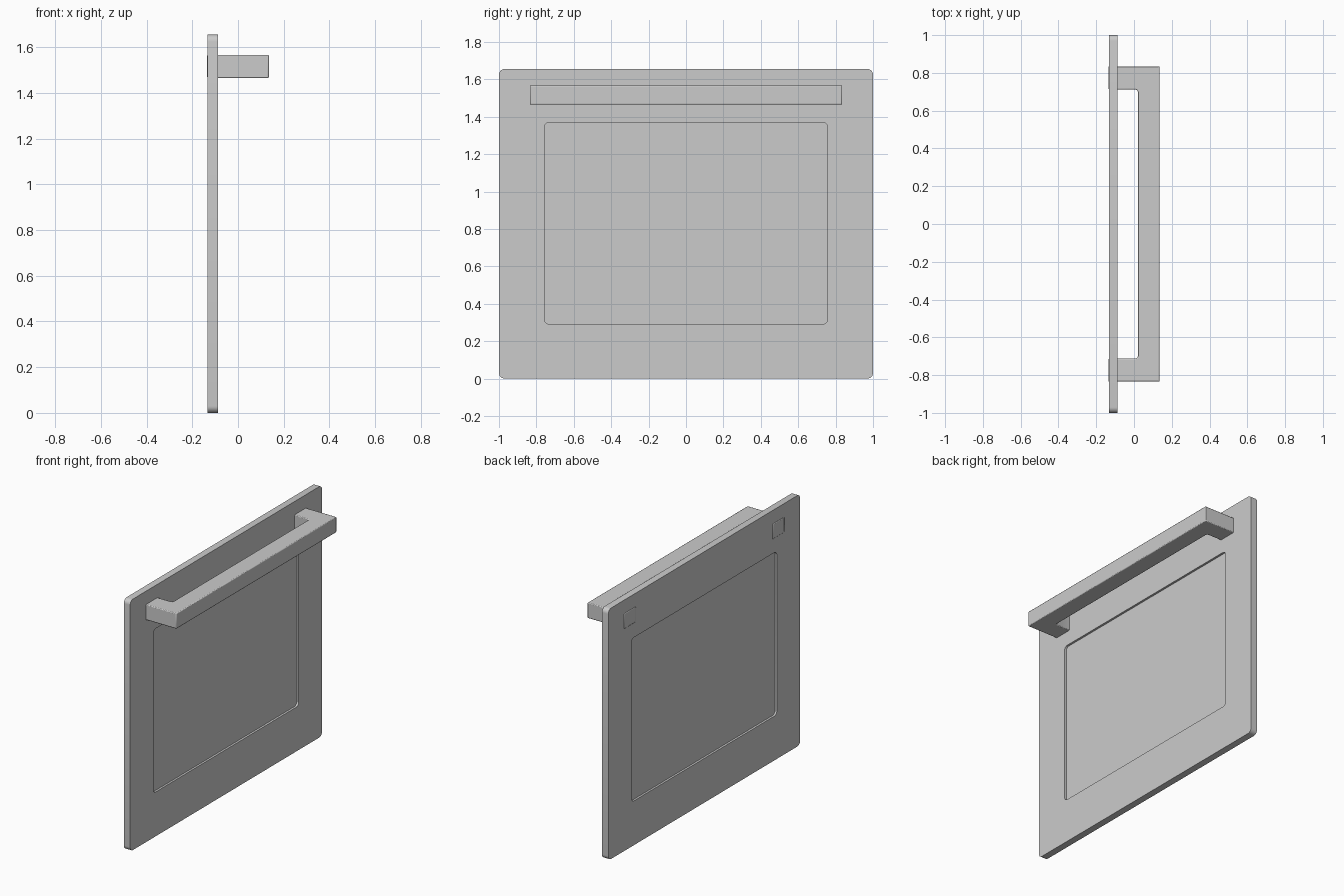
import bpy, bmesh
from math import sin, cos, pi

if "Cube" in bpy.data.objects:
    bpy.data.objects.remove(bpy.data.objects["Cube"])

PANEL_BACK, PANEL_FRONT = -0.133, -0.087
RECESS = 0.014


def rounded_rect(half_w, z0, z1, r, seg=6):
    """Outline in the YZ plane, counter-clockwise seen from +x."""
    pts = []
    corners = [(half_w - r, z1 - r), (-half_w + r, z1 - r),
               (-half_w + r, z0 + r), (half_w - r, z0 + r)]
    for i, (cy, cz) in enumerate(corners):
        for k in range(seg + 1):
            a = (i + k / seg) * pi / 2
            pts.append((cy + r * cos(a), cz + r * sin(a)))
    return pts


def finish(name, bm):
    bmesh.ops.recalc_face_normals(bm, faces=bm.faces)
    me = bpy.data.meshes.new(name)
    bm.to_mesh(me)
    bm.free()
    ob = bpy.data.objects.new(name, me)
    bpy.context.collection.objects.link(ob)
    return ob


def smooth(ob):
    bpy.ops.object.select_all(action='DESELECT')
    ob.select_set(True)
    bpy.context.view_layer.objects.active = ob
    bpy.ops.object.shade_smooth_by_angle(angle=0.6)


def ring(bm, x, outline):
    return [bm.verts.new((x, y, z)) for y, z in outline]


def bridge(bm, a, b):
    n = len(a)
    for i in range(n):
        j = (i + 1) % n
        bm.faces.new((a[i], a[j], b[j], b[i]))


# Door frame around the window, with the recessed pane closing the opening
outer = rounded_rect(1.0, 0.0, 1.655, 0.03)
inner = rounded_rect(0.757, 0.292, 1.37, 0.025)
bm = bmesh.new()
rings = [ring(bm, PANEL_BACK + RECESS, inner), ring(bm, PANEL_BACK, inner),
         ring(bm, PANEL_BACK, outer), ring(bm, PANEL_FRONT, outer),
         ring(bm, PANEL_FRONT, inner), ring(bm, PANEL_FRONT - RECESS, inner)]
for a, b in zip(rings, rings[1:]):
    bridge(bm, a, b)
bm.faces.new(rings[0])
bm.faces.new(rings[-1])
smooth(finish("door_panel", bm))

# U-shaped handle whose feet pass through the panel
c = 0.012
half = [(-0.135, 0.712), (-0.135, 0.835), (0.135, 0.835)]
notch = [(0.02, 0.712 - c), (0.02 - c * 0.29, 0.712 - c * 0.29), (0.02 - c, 0.712)]
profile = half + [(x, -y) for x, y in reversed(half)]
profile += [(x, -y) for x, y in reversed(notch)] + notch
bm = bmesh.new()
face = bm.faces.new([bm.verts.new((x, y, 1.465)) for x, y in profile])
ext = bmesh.ops.extrude_face_region(bm, geom=[face])
for v in ext["geom"]:
    if isinstance(v, bmesh.types.BMVert):
        v.co.z = 1.567
handle = finish("handle", bm)
bev = handle.modifiers.new("soft_edges", 'BEVEL')
bev.width = 0.005
bev.segments = 2
bev.limit_method = 'ANGLE'
bev.angle_limit = 0.9
smooth(handle)
